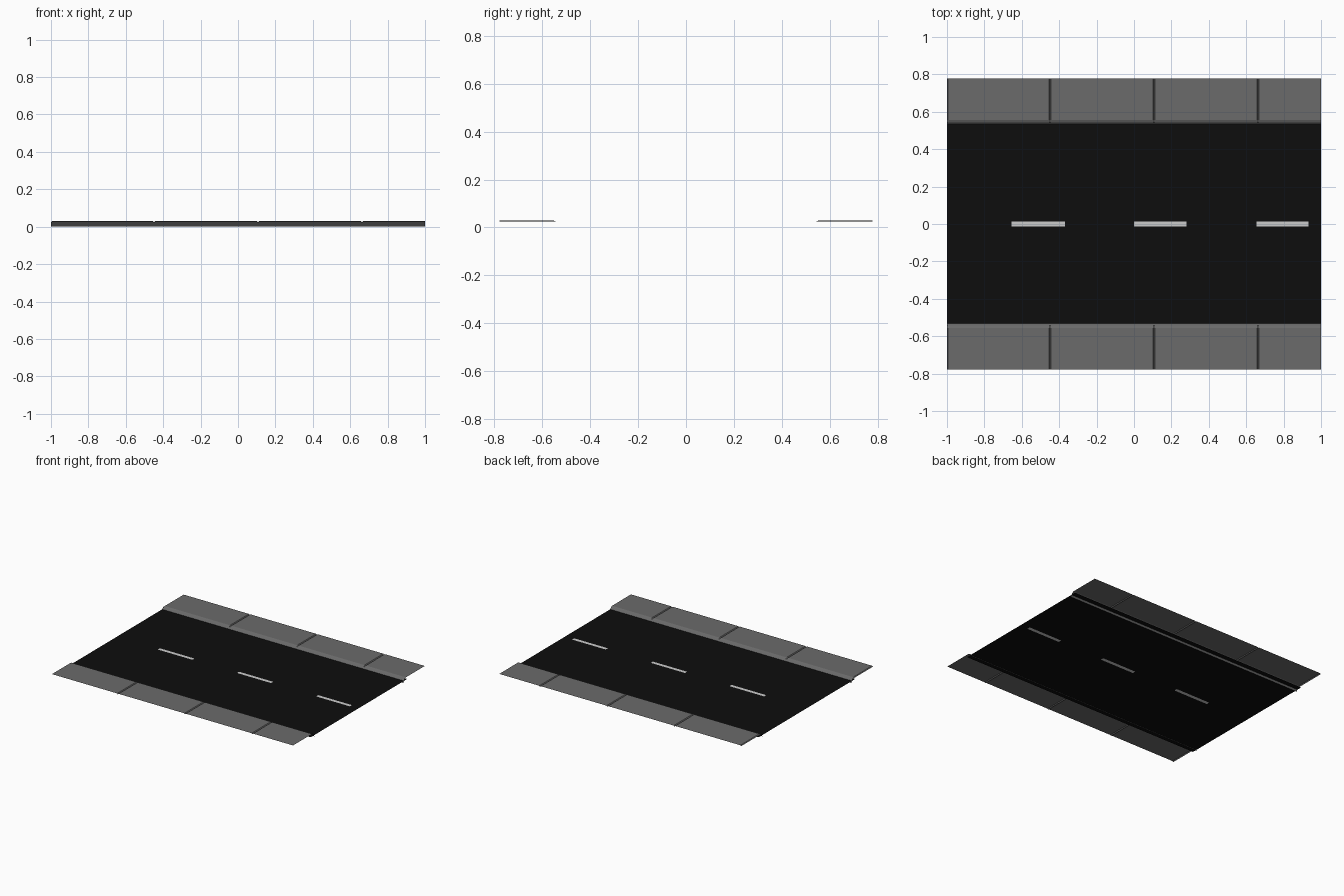
import bpy

if "Cube" in bpy.data.objects:
    bpy.data.objects.remove(bpy.data.objects["Cube"])

GROOVES = (-0.449, 0.107, 0.663)               # paving joints along x
DASHES = ((-0.655, -0.368), (0.0, 0.282), (0.655, 0.933))
GROOVE_HALF, GROOVE_DEPTH = 0.006, 0.006
ROAD_HALF, ROAD_Z, DASH_HALF = 0.57, 0.012, 0.0125


def material(name, value):
    mat = bpy.data.materials.new(name)
    mat.diffuse_color = (value, value, value, 1)
    mat.use_nodes = True
    mat.node_tree.nodes["Principled BSDF"].inputs["Base Color"].default_value = mat.diffuse_color
    return mat


def make_object(name, verts, faces, mat):
    mesh = bpy.data.meshes.new(name)
    mesh.from_pydata(verts, [], faces)
    mesh.update()
    mesh.materials.append(mat)
    obj = bpy.data.objects.new(name, mesh)
    bpy.context.collection.objects.link(obj)
    return obj


def flat_sheet(name, rects, mat):
    """Level rectangles (x0, x1, y0, y1) at road height."""
    verts, faces = [], []
    for x0, x1, y0, y1 in rects:
        n = len(verts)
        verts += [(x, y, ROAD_Z) for x, y in ((x0, y0), (x1, y0), (x1, y1), (x0, y1))]
        faces.append((n, n + 1, n + 2, n + 3))
    return make_object(name, verts, faces, mat)


asphalt = material("asphalt", 0.004)
concrete = material("concrete", 0.145)
paint = material("white_paint", 0.75)

# Road surface, with openings for the lane dashes; it runs slightly under the curbs
road = [(-1, 1, -ROAD_HALF, -DASH_HALF), (-1, 1, DASH_HALF, ROAD_HALF)]
edge = -1
for start, end in DASHES + ((1, 1),):
    road.append((edge, start, -DASH_HALF, DASH_HALF))
    edge = end
road = [r for r in road if r[1] > r[0]]
flat_sheet("road", road, asphalt)

# Lane dashes, flush with the road
flat_sheet("lane_dashes", [(a, b, -DASH_HALF, DASH_HALF) for a, b in DASHES], paint)

# Stations along x: (x, how far the paving drops there)
stations = [(-1, GROOVE_DEPTH), (-1 + GROOVE_HALF, 0)]
for g in GROOVES:
    stations += [(g - GROOVE_HALF, 0), (g, GROOVE_DEPTH), (g + GROOVE_HALF, 0)]
stations.append((1, 0))

# Curb and pavement cross-section: (y, z, whether grooves cut this point)
profile = [(0.523, 0, 0), (0.543, 0.025, 0), (0.555, 0.03, 1), (0.778, 0.03, 1)]


def sidewalk(name, side):
    k = len(profile)
    pts = [(x, side * y, z - drop * cut)
           for x, drop in stations for y, z, cut in profile]
    quads = []
    for i in range(len(stations) - 1):
        for j in range(k - 1):
            a = i * k + j
            quad = (a, a + k, a + k + 1, a + 1)
            quads.append(quad if side > 0 else quad[::-1])
    return make_object(name, pts, quads, concrete)


# Both sidewalks, open underneath
sidewalk("back_sidewalk", 1)
sidewalk("front_sidewalk", -1)
